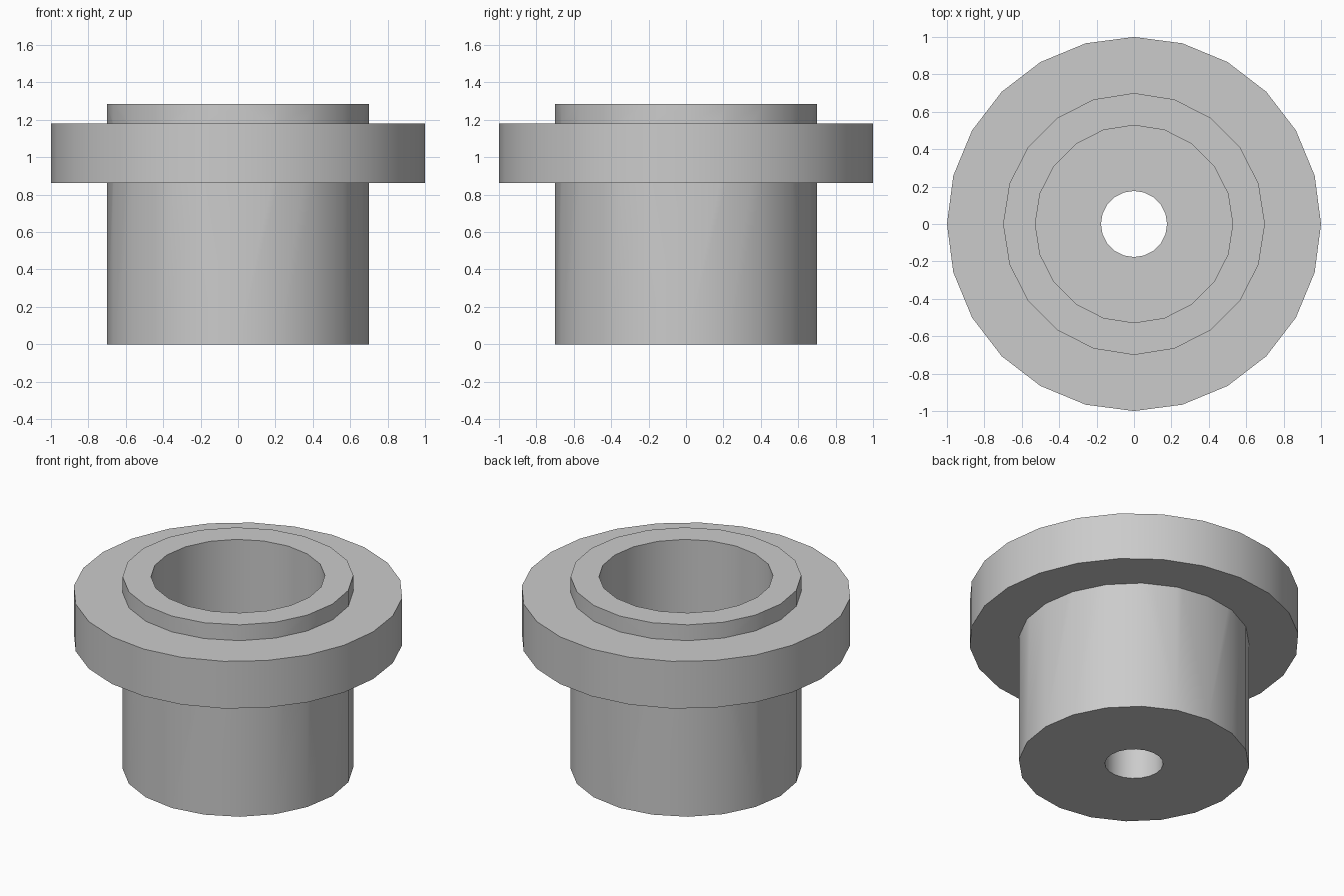
import bpy
import bmesh
from math import cos, sin, tau, radians

cube = bpy.data.objects.get("Cube")
if cube:
    bpy.data.objects.remove(cube, do_unlink=True)

# One plain grey
grey = bpy.data.materials.new("plain_grey")
grey.use_nodes = True
color = (0.6, 0.6, 0.6, 1)
grey.diffuse_color = color
grey.node_tree.nodes["Principled BSDF"].inputs["Base Color"].default_value = color


def lathe(name, profile, sides):
    """Turn a closed (radius, height) profile around the z axis."""
    bm = bmesh.new()
    rings = [[bm.verts.new((r * cos(tau * i / sides), r * sin(tau * i / sides), z))
              for i in range(sides)] for r, z in profile]
    for a, b in zip(rings, rings[1:] + rings[:1]):
        for i in range(sides):
            j = (i + 1) % sides
            bm.faces.new((a[i], a[j], b[j], b[i]))
    bmesh.ops.recalc_face_normals(bm, faces=bm.faces)
    mesh = bpy.data.meshes.new(name)
    bm.to_mesh(mesh)
    bm.free()
    mesh.materials.append(grey)
    obj = bpy.data.objects.new(name, mesh)
    bpy.context.collection.objects.link(obj)
    return obj


HEIGHT, FLOOR = 1.285, 0.32
BODY, BORE, HOLE = 0.70, 0.528, 0.177

# Hollow body with a wide bore above and a small through hole in the floor
bushing = lathe("flanged_bushing", [
    (HOLE, 0), (BODY, 0), (BODY, HEIGHT),
    (BORE, HEIGHT), (BORE, FLOOR), (HOLE, FLOOR)], 20)

# Collar, its inner edge buried in the body wall
collar = lathe("collar", [(0.61, 0.863), (1, 0.863), (1, 1.179), (0.61, 1.179)], 24)

# Join both into one clean solid
union = bushing.modifiers.new("join_collar", "BOOLEAN")
union.operation = "UNION"
union.solver = "EXACT"
union.object = collar
bpy.ops.object.select_all(action="DESELECT")
bushing.select_set(True)
bpy.context.view_layer.objects.active = bushing
bpy.ops.object.modifier_apply(modifier=union.name)
bpy.data.objects.remove(collar, do_unlink=True)

bpy.ops.object.shade_smooth_by_angle(angle=radians(30))
